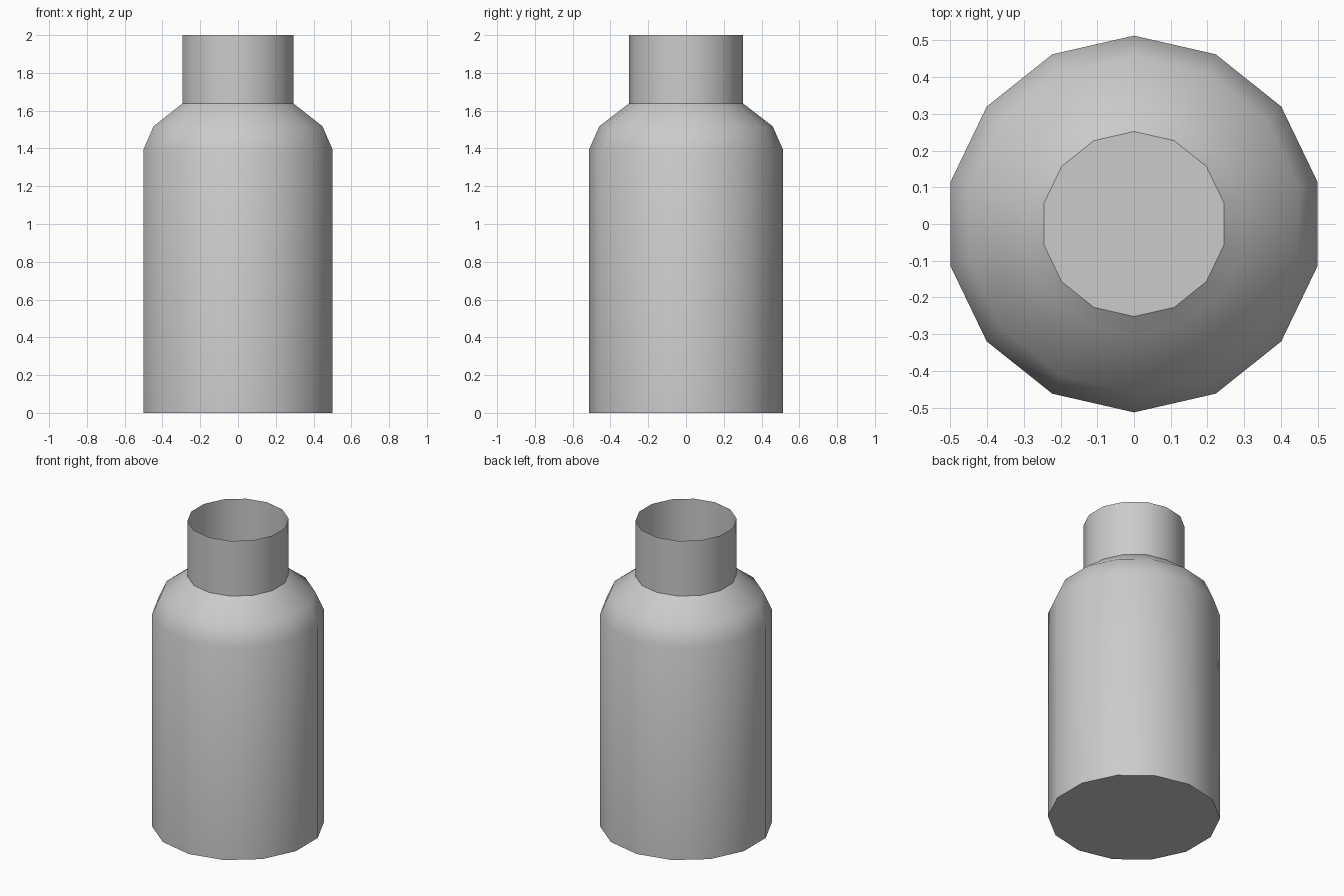
import bpy, bmesh, math

if "Cube" in bpy.data.objects:
    bpy.data.objects.remove(bpy.data.objects["Cube"])

SIDES = 14


def lathe(name, profile, cap_bottom=False, cap_top=False):
    """Revolve (radius, z) points into a 14-sided shell with optional caps."""
    bm = bmesh.new()
    rings = []
    for r, z in profile:
        ring = []
        for i in range(SIDES):
            a = math.pi / 2 + 2 * math.pi * i / SIDES
            ring.append(bm.verts.new((r * math.cos(a), r * math.sin(a), z)))
        rings.append(ring)
    for low, high in zip(rings, rings[1:]):
        for i in range(SIDES):
            j = (i + 1) % SIDES
            bm.faces.new((low[i], low[j], high[j], high[i]))
    if cap_bottom:
        bm.faces.new(rings[0][::-1])
    if cap_top:
        bm.faces.new(rings[-1])
    mesh = bpy.data.meshes.new(name)
    bm.to_mesh(mesh)
    bm.free()
    obj = bpy.data.objects.new(name, mesh)
    bpy.context.collection.objects.link(obj)
    bpy.ops.object.select_all(action='DESELECT')
    obj.select_set(True)
    bpy.context.view_layer.objects.active = obj
    bpy.ops.object.shade_smooth_by_angle(angle=math.radians(32))
    return obj


# Body with rounded shoulder, its flat top hidden inside the neck
lathe("bottle_body",
      [(0.513, 0), (0.513, 1.395), (0.459, 1.517), (0.302, 1.638), (0.252, 1.677)],
      cap_bottom=True, cap_top=True)

# Thin open neck tube
lathe("bottle_neck", [(0.302, 1.638), (0.302, 2.0)])
